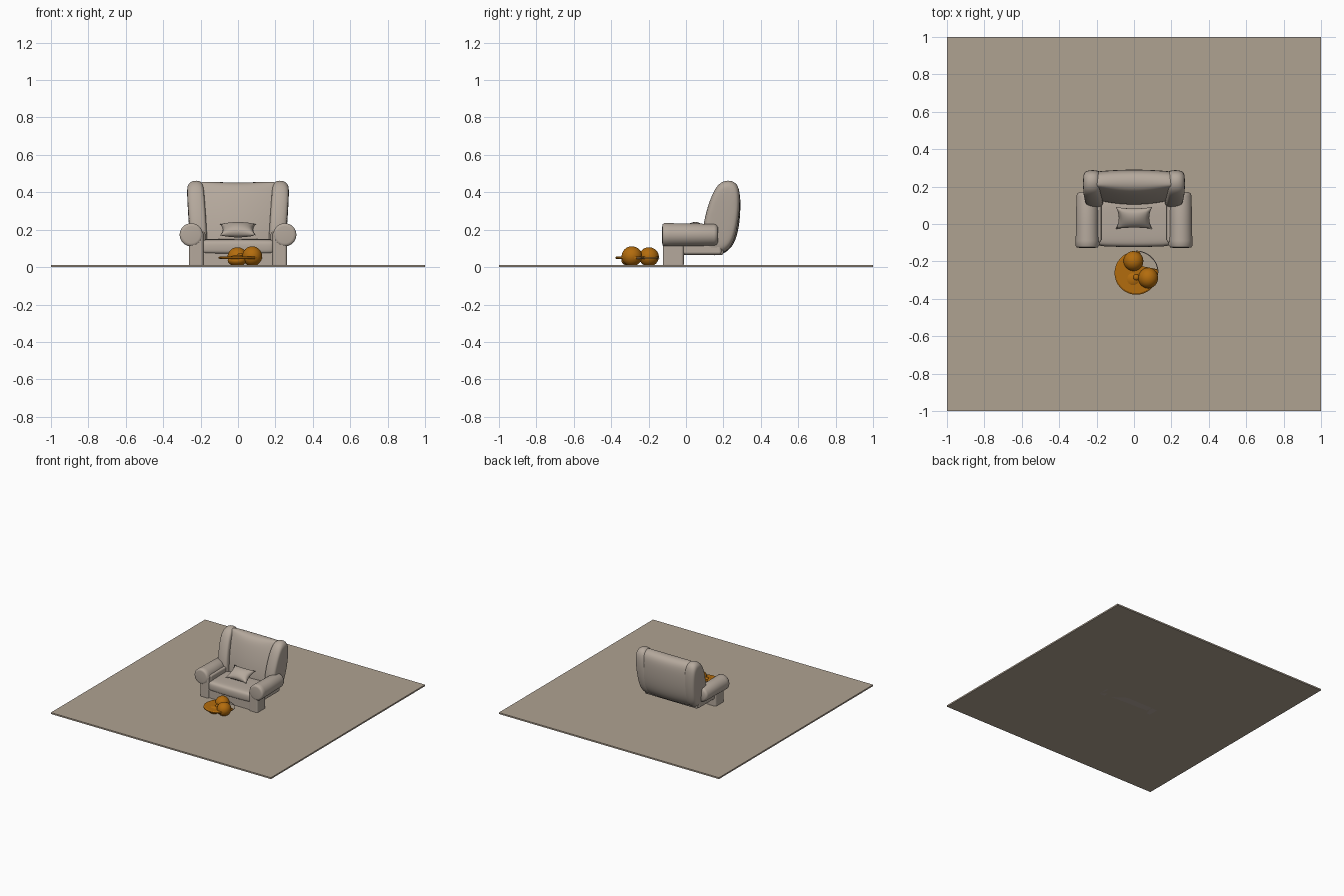
import bpy, bmesh, math
from mathutils import Vector, Matrix

if "Cube" in bpy.data.objects:
    bpy.data.objects.remove(bpy.data.objects["Cube"])


def material(name, rgb):
    m = bpy.data.materials.new(name)
    m.diffuse_color = (*rgb, 1)
    m.use_nodes = True
    m.node_tree.nodes["Principled BSDF"].inputs["Base Color"].default_value = m.diffuse_color
    return m


FLOOR = material("floor taupe", (0.43, 0.36, 0.285))
FABRIC = material("fabric beige", (0.46, 0.395, 0.335))
ORANGE = material("burnt orange", (0.45, 0.15, 0.004))


def finish(name, bm, mat, mirror=False, bevel=0, subsurf=0, smooth=True):
    bmesh.ops.recalc_face_normals(bm, faces=bm.faces)
    me = bpy.data.meshes.new(name)
    bm.to_mesh(me)
    bm.free()
    ob = bpy.data.objects.new(name, me)
    bpy.context.collection.objects.link(ob)
    me.materials.append(mat)
    if smooth:
        me.shade_smooth()
    if bevel:
        b = ob.modifiers.new("bevel", 'BEVEL')
        b.width, b.segments, b.harden_normals = bevel, 4, True
    if subsurf:
        s = ob.modifiers.new("subsurf", 'SUBSURF')
        s.levels = s.render_levels = subsurf
    if mirror:
        ob.modifiers.new("mirror", 'MIRROR')
    return ob


def box(name, lo, hi, mat, bevel=0, **kw):
    bm = bmesh.new()
    lo, hi = Vector(lo), Vector(hi)
    bmesh.ops.create_cube(bm, size=1)
    for v in bm.verts:
        v.co = Vector([(lo[i] + hi[i]) / 2 + v.co[i] * (hi[i] - lo[i]) for i in range(3)])
    return finish(name, bm, mat, bevel=bevel, **kw)


def loft(name, rings, mat, **kw):
    bm = bmesh.new()
    vs = [[bm.verts.new(p) for p in r] for r in rings]
    n = len(vs[0])
    for a, b in zip(vs, vs[1:]):
        for i in range(n):
            bm.faces.new((a[i], a[(i + 1) % n], b[(i + 1) % n], b[i]))
    bm.faces.new(vs[0])
    bm.faces.new(vs[-1])
    return finish(name, bm, mat, **kw)


def slab(name, profile, sections, mat, warp=lambda x, y, z: (x, y, z), **kw):
    """Side profile (y, z) swept along x; sections are (x, scale about the middle)."""
    cy = sum(p[0] for p in profile) / len(profile)
    cz = sum(p[1] for p in profile) / len(profile)
    rings = [[warp(x, cy + (y - cy) * s, cz + (z - cz) * s) for y, z in profile]
             for x, s in sections]
    return loft(name, rings, mat, **kw)


def ball(name, centre, radii, mat):
    bm = bmesh.new()
    bmesh.ops.create_uvsphere(bm, u_segments=32, v_segments=20, radius=1)
    bmesh.ops.scale(bm, vec=radii, verts=bm.verts)
    bmesh.ops.translate(bm, vec=centre, verts=bm.verts)
    return finish(name, bm, mat)


# Floor slab
box("floor", (-1, -1, 0), (1, 1, 0.012), FLOOR, smooth=False)

# Chair back: padded panel that bulges forward and curves round behind
back = [(0.10, 0.10), (0.102, 0.18), (0.118, 0.28), (0.145, 0.38), (0.172, 0.445),
        (0.215, 0.462), (0.26, 0.455), (0.29, 0.42), (0.293, 0.32), (0.285, 0.22),
        (0.262, 0.13), (0.21, 0.075), (0.13, 0.062)]


def bend(x, y, z):
    t = (x / 0.22) ** 2
    return (x, y + 0.03 * t if y < 0.2 else y - 0.012 * t, z - 0.006 * (1 - t))


slab("back_panel", back, [(-0.22, 0.94), (-0.2, 1), (-0.1, 1), (0, 1), (0.1, 1),
     (0.2, 1), (0.22, 0.94)], FABRIC, bend, subsurf=2)

# Wings at both sides of the back, narrower low down
wing = [(0.09, 0.08), (0.086, 0.2), (0.108, 0.30), (0.138, 0.39), (0.175, 0.452),
        (0.225, 0.468), (0.268, 0.455), (0.29, 0.41), (0.288, 0.30), (0.272, 0.19),
        (0.245, 0.11), (0.20, 0.07), (0.12, 0.06)]


def taper(x, y, z):
    x -= 0.028 * (1 - min(1, z / 0.42))
    return (x, y, z)


slab("back_wing", wing, [(0.18, 0.8), (0.19, 0.95), (0.215, 1), (0.245, 0.99),
     (0.268, 0.9), (0.276, 0.72)], FABRIC, taper, subsurf=2, mirror=True)

# Rolled arms along y, slightly fuller at the front
rings = []
for y, r in [(-0.127, 0.045), (-0.125, 0.056), (-0.117, 0.062), (-0.09, 0.062), (0, 0.06),
             (0.15, 0.058), (0.163, 0.054), (0.17, 0.042)]:
    rings.append([(0.25 + r * math.cos(a * math.pi / 16), y, 0.173 + r * math.sin(a * math.pi / 16))
                  for a in range(32)])
loft("arm_roll", rings, FABRIC, mirror=True)

# Front posts, arm sides, base, skirt and seat
box("front_post", (0.185, -0.124, 0), (0.262, -0.012, 0.19), FABRIC, 0.014, mirror=True)
box("arm_side", (0.175, -0.1, 0.067), (0.25, 0.19, 0.19), FABRIC, 0.014, mirror=True)
box("base", (-0.24, -0.1, 0.065), (0.24, 0.2, 0.11), FABRIC, 0.012)
box("skirt", (-0.2, -0.11, 0), (0.2, -0.015, 0.08), FABRIC, 0.008)

cushion = [(-0.117, 0.072), (-0.122, 0.09), (-0.122, 0.125), (-0.112, 0.145), (-0.07, 0.15),
           (0.02, 0.151), (0.12, 0.153), (0.14, 0.14), (0.14, 0.08), (0.1, 0.068), (-0.08, 0.068)]
slab("seat_cushion", cushion, [(-0.192, 0.85), (-0.186, 0.95), (-0.16, 0.99), (0, 1.02),
     (0.16, 0.99), (0.186, 0.95), (0.192, 0.85)], FABRIC, subsurf=2)

# Pillow: pinched square leaning on the seat
bm = bmesh.new()
N = 14
place = Matrix.Translation((0, 0.032, 0.2)) @ Matrix.Rotation(math.radians(27), 4, 'X')
for side in (1, -1):
    g = {}
    for i in range(N + 1):
        for j in range(N + 1):
            u, v = 2 * i / N - 1, 2 * j / N - 1
            puff = ((1 - u * u) * (1 - v * v)) ** 0.5
            co = Vector((0.097 * u * (1 - 0.16 * (1 - v * v)),
                         0.066 * v * (1 - 0.14 * (1 - u * u)), side * 0.036 * puff))
            g[i, j] = bm.verts.new(place @ co)
    for i in range(N):
        for j in range(N):
            bm.faces.new((g[i, j], g[i + 1, j], g[i + 1, j + 1], g[i, j + 1]))
bmesh.ops.remove_doubles(bm, verts=bm.verts, dist=0.0001)
finish("pillow", bm, FABRIC)

# Orange dish: thin disc with one open sector
CX, CY = 0.012, -0.262


def rim(r, deg, z):
    a = math.radians(deg)
    return (CX + r * math.cos(a), CY + r * math.sin(a), z)


loft("dish", [[rim(0.05, 45, z)] + [rim(r, d, z) for d in range(80, 371, 10)]
              for z, r in ((0.043, 0.108), (0.047, 0.116), (0.053, 0.116), (0.058, 0.108))],
     ORANGE, smooth=False)

# Pale thin rim arc across the open sector
rings = []
for d in range(0, 91, 6):
    rings.append([rim(0.117 + 0.0025 * math.cos(k * math.pi / 3), d,
                      0.048 + 0.0025 * math.sin(k * math.pi / 3)) for k in range(6)])
loft("dish_rim_arc", rings, FABRIC)

# Round lumps in the dish, and lower ones under it
ball("round_back", (-0.003, -0.198, 0.055), (0.053, 0.053, 0.051), ORANGE)
ball("round_front", (0.076, -0.289, 0.058), (0.053, 0.055, 0.053), ORANGE)
ball("low_lump", (-0.005, -0.295, 0.035), (0.05, 0.05, 0.03), ORANGE)
ball("small_bud", (0.012, -0.285, 0.064), (0.016, 0.016, 0.012), ORANGE)
